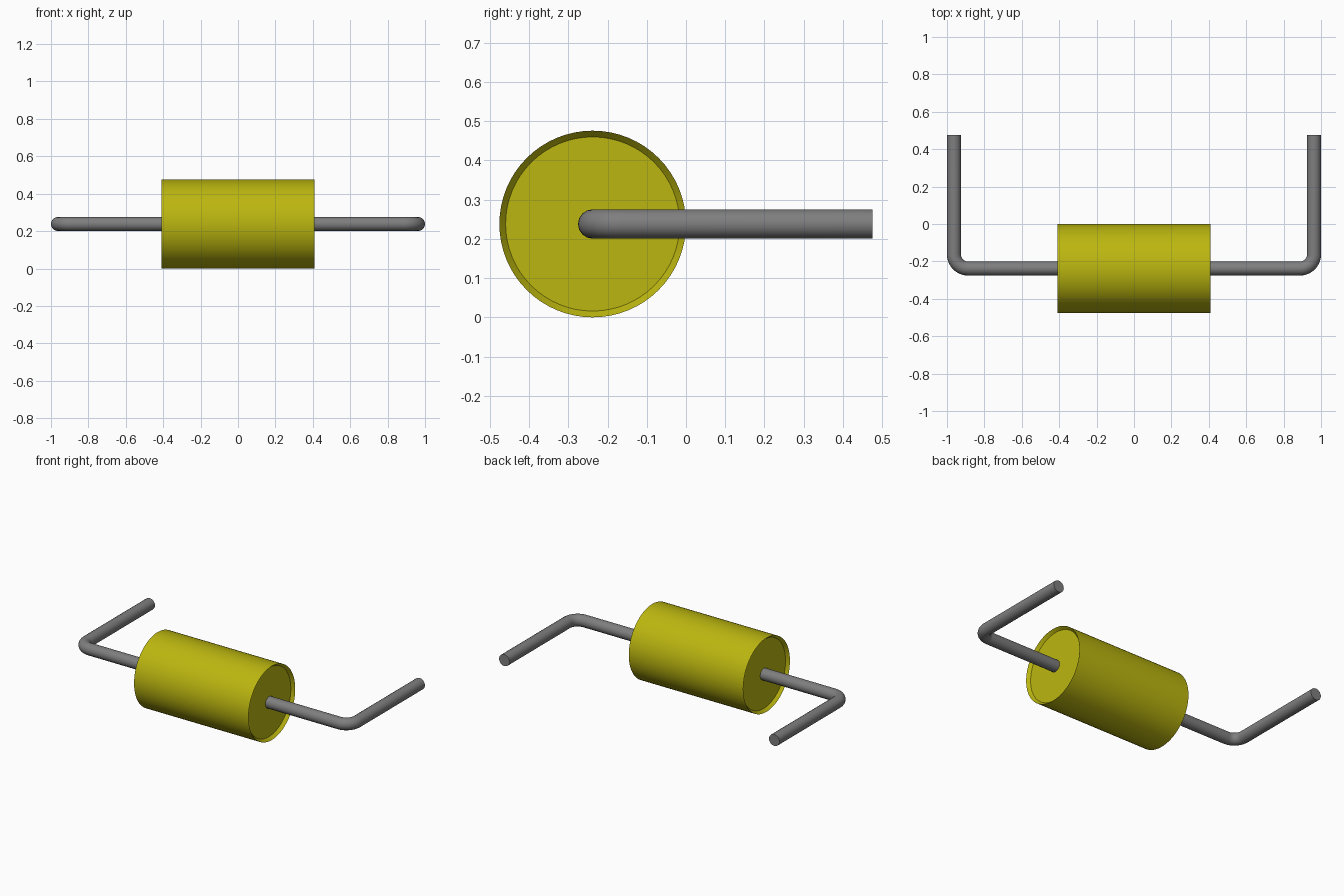
import bpy
import math

cube = bpy.data.objects.get("Cube")
if cube:
    bpy.data.objects.remove(cube, do_unlink=True)

BODY_R, BODY_HALF = 0.238, 0.408
RIM_R, RECESS = 0.222, 0.02
WIRE_R, BEND_R = 0.0375, 0.075
WIRE_X, BACK_Y = 0.9625, 0.476
SIDES = 64


def material(name, color):
    mat = bpy.data.materials.new(name)
    mat.use_nodes = True
    mat.diffuse_color = color
    mat.node_tree.nodes["Principled BSDF"].inputs["Base Color"].default_value = color
    return mat


def smooth(obj):
    bpy.ops.object.select_all(action="DESELECT")
    obj.select_set(True)
    bpy.context.view_layer.objects.active = obj
    bpy.ops.object.shade_smooth_by_angle(angle=math.radians(30))


def add_body(mat):
    # Closed profile lathed around the x axis, with a dished cap at each end
    profile = [(-BODY_HALF + RECESS, RIM_R), (-BODY_HALF, BODY_R),
               (BODY_HALF, BODY_R), (BODY_HALF - RECESS, RIM_R)]
    verts, faces = [], []
    for x, r in profile:
        for i in range(SIDES):
            a = math.tau * i / SIDES
            verts.append((x, r * math.cos(a), r * math.sin(a)))
    for k in range(len(profile) - 1):
        for i in range(SIDES):
            j = (i + 1) % SIDES
            a, b = k * SIDES, (k + 1) * SIDES
            faces.append((a + j, a + i, b + i, b + j))
    last = (len(profile) - 1) * SIDES
    faces.append(tuple(reversed(range(SIDES))))
    faces.append(tuple(range(last, last + SIDES)))
    mesh = bpy.data.meshes.new("body")
    mesh.from_pydata(verts, [], faces)
    mesh.materials.append(mat)
    obj = bpy.data.objects.new("body", mesh)
    obj.location = (0, -BODY_R, BODY_R)
    bpy.context.collection.objects.link(obj)
    smooth(obj)


def add_lead(name, side, mat):
    # Round wire leaving the cap, bending a quarter turn towards the back
    path = [(BODY_HALF - 2 * RECESS, -BODY_R)]
    steps = 10
    for i in range(steps + 1):
        a = math.pi / 2 * i / steps
        path.append((WIRE_X - BEND_R + BEND_R * math.sin(a),
                     -BODY_R + BEND_R - BEND_R * math.cos(a)))
    path.append((WIRE_X, BACK_Y))
    curve = bpy.data.curves.new(name, "CURVE")
    curve.dimensions = "3D"
    curve.bevel_depth = WIRE_R
    curve.bevel_resolution = 6
    curve.use_fill_caps = True
    spline = curve.splines.new("POLY")
    spline.points.add(len(path) - 1)
    for point, (x, y) in zip(spline.points, path):
        point.co = (side * x, y, BODY_R, 1)
    curve.materials.append(mat)
    obj = bpy.data.objects.new(name, curve)
    bpy.context.collection.objects.link(obj)
    bpy.ops.object.select_all(action="DESELECT")
    obj.select_set(True)
    bpy.context.view_layer.objects.active = obj
    bpy.ops.object.convert(target="MESH")
    smooth(bpy.context.view_layer.objects.active)


yellow = material("yellow casing", (0.5, 0.47, 0.005, 1))
grey = material("grey metal", (0.21, 0.21, 0.21, 1))

add_body(yellow)
add_lead("left_lead", 1, grey)
add_lead("right_lead", -1, grey)
